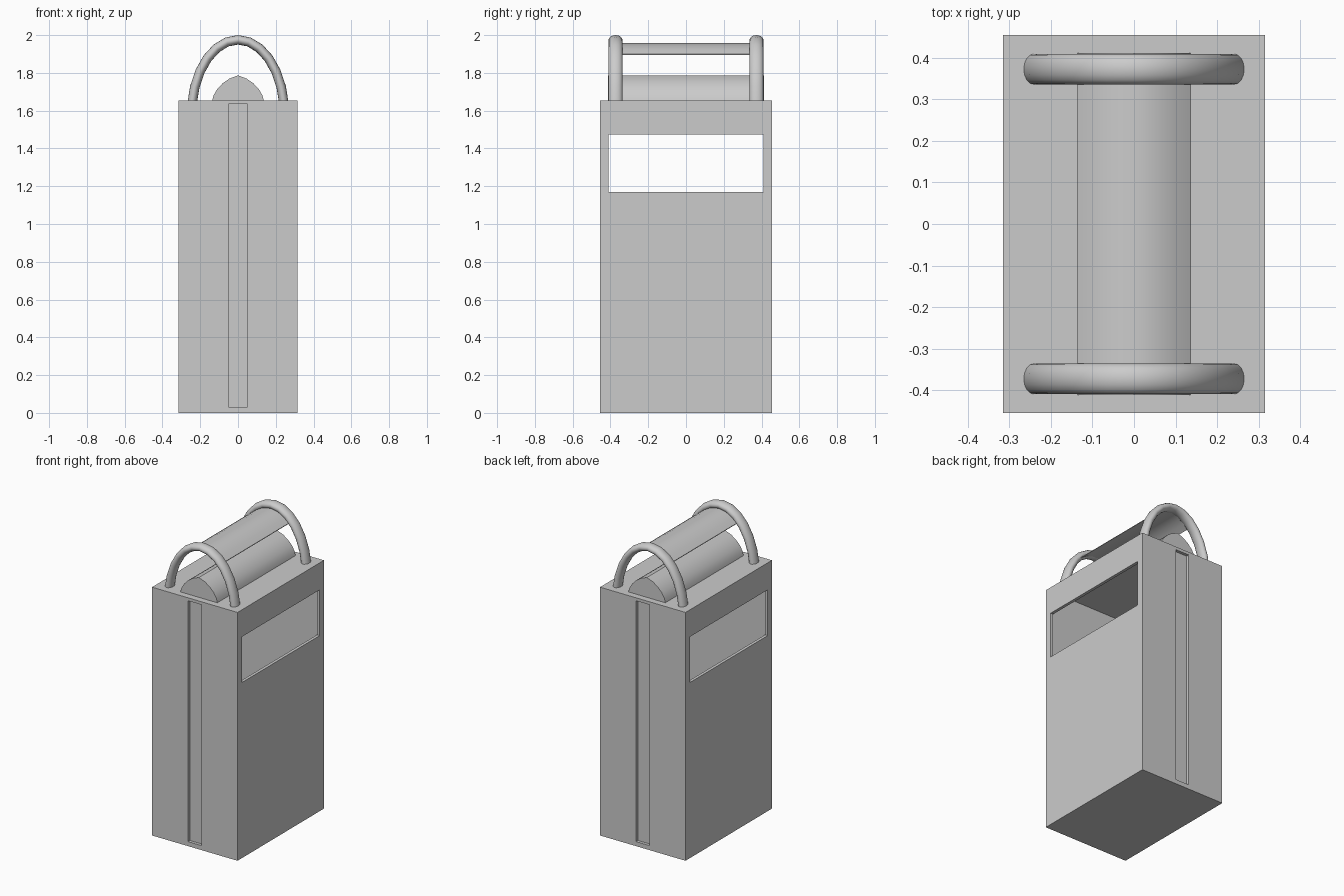
import bpy, bmesh, math

if "Cube" in bpy.data.objects:
    bpy.data.objects.remove(bpy.data.objects["Cube"])

grey = bpy.data.materials.new("light grey")
grey.use_nodes = True
colour = (0.6, 0.6, 0.6, 1)
grey.diffuse_color = colour
grey.node_tree.nodes["Principled BSDF"].inputs["Base Color"].default_value = colour

HX, HY, TOP = 0.315, 0.455, 1.655   # body half sizes and height
ARCH_A, ARCH_B, ARCH_Z = 0.246, 0.395, 1.58


def add_object(name, bm):
    bmesh.ops.recalc_face_normals(bm, faces=bm.faces)
    mesh = bpy.data.meshes.new(name)
    bm.to_mesh(mesh)
    bm.free()
    mesh.materials.append(grey)
    obj = bpy.data.objects.new(name, mesh)
    bpy.context.collection.objects.link(obj)
    return obj


def box(name, x, y, z):
    bm = bmesh.new()
    bmesh.ops.create_cube(bm, size=1)
    for v in bm.verts:
        v.co = [lo + (c + 0.5) * (hi - lo) for c, (lo, hi) in zip(v.co, (x, y, z))]
    return add_object(name, bm)


def smooth(obj):
    bpy.ops.object.select_all(action="DESELECT")
    obj.select_set(True)
    bpy.context.view_layer.objects.active = obj
    bpy.ops.object.shade_smooth_by_angle(angle=math.radians(40))


def extrude_profile(name, points, half_length):
    """Closed x-z outline drawn out along y."""
    bm = bmesh.new()
    face = bm.faces.new([bm.verts.new((x, -half_length, z)) for x, z in points])
    new = bmesh.ops.extrude_face_region(bm, geom=[face], use_keep_orig=True)["geom"]
    moved = [g for g in new if isinstance(g, bmesh.types.BMVert)]
    bmesh.ops.translate(bm, vec=(0, 2 * half_length, 0), verts=moved)
    obj = add_object(name, bm)
    smooth(obj)
    return obj


# Hollow body with side windows and shallow end slots
body = box("body", (-HX, HX), (-HY, HY), (0, TOP))
cutters = [
    box("cavity_cutter", (-HX + 0.02, HX - 0.02), (-HY + 0.03, HY - 0.03), (0.02, TOP - 0.015)),
    box("window_cutter", (-1, 1), (-0.41, 0.41), (1.17, 1.475)),
    box("front_slot_cutter", (-0.05, 0.05), (-1, -HY + 0.02), (0.03, 1.635)),
    box("back_slot_cutter", (-0.05, 0.05), (HY - 0.02, 1), (0.03, 1.635)),
]
bpy.context.view_layer.objects.active = body
for cutter in cutters:
    mod = body.modifiers.new(cutter.name, "BOOLEAN")
    mod.operation = "DIFFERENCE"
    mod.solver = "EXACT"
    mod.object = cutter
    bpy.ops.object.modifier_apply(modifier=mod.name)
    bpy.data.objects.remove(cutter)

# Rounded ridge on the lid
half = [(0.137, TOP - 0.005), (0.13, 1.68), (0.11, 1.715), (0.08, 1.746), (0.045, 1.77)]
extrude_profile("lid_ridge", half + [(0, 1.787)] + [(-x, z) for x, z in reversed(half)], 0.412)


# Arched end handles, an oval tube swept along part of an ellipse
def arch(name, y):
    bm = bmesh.new()
    rings, steps, sides = [], 12, 16
    start = math.radians(8)
    for i in range(steps + 1):
        t = start + (math.pi - 2 * start) * i / steps
        nx, nz = math.cos(t) * ARCH_B, math.sin(t) * ARCH_A
        n = math.hypot(nx, nz)
        ring = []
        for k in range(sides):
            a = 2 * math.pi * k / sides
            r = 0.025 * math.cos(a)
            ring.append(bm.verts.new((ARCH_A * math.cos(t) + r * nx / n,
                                      y + 0.037 * math.sin(a),
                                      ARCH_Z + ARCH_B * math.sin(t) + r * nz / n)))
        rings.append(ring)
    for a, b in zip(rings, rings[1:]):
        for k in range(sides):
            j = (k + 1) % sides
            bm.faces.new((a[k], a[j], b[j], b[k]))
    bm.faces.new(rings[0])
    bm.faces.new(rings[-1])
    smooth(add_object(name, bm))


arch("front_handle", -0.373)
arch("back_handle", 0.373)

# Thin curved grip joining the two arches
xs = [0.137 * (i / 4 - 1) for i in range(9)]
upper = [(x, 1.957 - 0.058 * (abs(x) / 0.137) ** 2) for x in xs]
lower = [(x, z - 0.004) for x, z in reversed(upper)]
extrude_profile("top_grip", upper + lower, 0.373)
